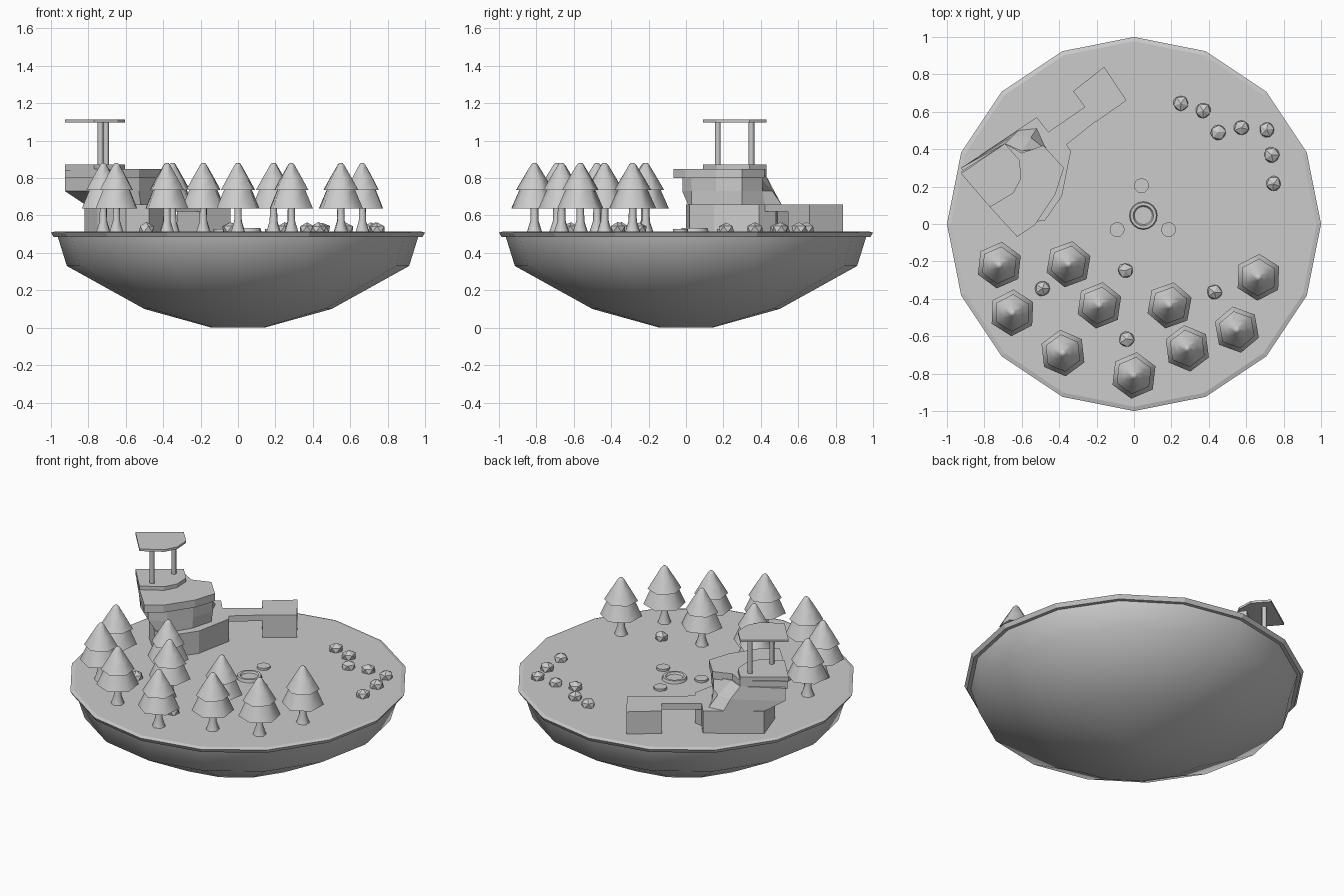
import bpy, bmesh, math, random
from mathutils import Vector

random.seed(4)
old = bpy.data.objects.get("Cube")
if old:
    bpy.data.objects.remove(old, do_unlink=True)

stone = bpy.data.materials.new("plain_grey")
stone.use_nodes = True
GREY = (0.6, 0.6, 0.6, 1)
stone.diffuse_color = GREY
stone.node_tree.nodes["Principled BSDF"].inputs["Base Color"].default_value = GREY

GROUND = 0.515


def finish(name, bm, smooth_angle=0, loc=(0, 0, 0), turn=0):
    """Turn a bmesh into an object, smoothing edges below the angle."""
    bmesh.ops.recalc_face_normals(bm, faces=bm.faces)
    for f in bm.faces:
        f.smooth = smooth_angle > 0
    for e in bm.edges:
        e.smooth = e.calc_face_angle(0) < math.radians(smooth_angle)
    mesh = bpy.data.meshes.new(name)
    bm.to_mesh(mesh)
    bm.free()
    mesh.materials.append(stone)
    ob = bpy.data.objects.new(name, mesh)
    ob.location = loc
    ob.rotation_euler.z = turn
    bpy.context.collection.objects.link(ob)
    return ob


def loft(name, rings, smooth_angle=0, loc=(0, 0, 0), turn=0):
    """Skin a stack of matching point rings and cap both ends."""
    bm = bmesh.new()
    loops = [[bm.verts.new(p) for p in ring] for ring in rings]
    for a, b in zip(loops, loops[1:]):
        for i in range(len(a)):
            j = (i + 1) % len(a)
            bm.faces.new((a[i], a[j], b[j], b[i]))
    bm.faces.new(loops[0][::-1])
    bm.faces.new(loops[-1])
    return finish(name, bm, smooth_angle, loc, turn)


def lathe(name, profile, sides, smooth_angle=0, loc=(0, 0, 0), turn=0):
    """Spin (radius, height) pairs around z."""
    step = math.tau / sides
    rings = [[(r * math.cos(i * step), r * math.sin(i * step), z)
              for i in range(sides)] for r, z in profile]
    return loft(name, rings, smooth_angle, loc, turn)


def slab(name, outline, low, high):
    """Extrude a flat outline between two heights."""
    return loft(name, [[(x, y, z) for x, y in outline] for z in (low, high)])


# Island: rounded underside and a bevelled ground plate
lathe("island_underside", [(0.14, 0), (0.5, 0.1), (0.915, 0.33), (0.965, 0.49)], 16, 60)
lathe("ground_plate", [(0.965, 0.484), (0.985, 0.484), (1.0, 0.508), (0.977, GROUND)], 16)

# Trees: flared trunk and two leaf tiers
trees = [(-0.72, -0.22), (-0.35, -0.215), (-0.65, -0.475), (-0.185, -0.435),
         (0.19, -0.435), (0.665, -0.285), (0.55, -0.565), (0.285, -0.665),
         (-0.38, -0.69), (0, -0.81)]
for x, y in trees:
    at, turn = (x, y, 0), math.radians(30 + random.uniform(-12, 12))
    lathe("tree_trunk", [(0.04, GROUND), (0.022, 0.57), (0.02, 0.66)], 6, 65, at, turn)
    lathe("lower_leaves", [(0.02, 0.65), (0.125, 0.638), (0.075, 0.75)], 6, 65, at, turn)
    lathe("upper_leaves", [(0.05, 0.74), (0.1, 0.735), (0.062, 0.8), (0.018, 0.872),
                           (0.01, 0.88)], 6, 65, at, turn)

# Loose rocks
rocks = [(0.25, 0.645), (0.37, 0.605), (0.45, 0.49), (0.575, 0.515), (0.71, 0.505),
         (0.735, 0.37), (0.745, 0.215), (-0.045, -0.25), (-0.49, -0.345),
         (0.43, -0.365), (-0.04, -0.615)]
for x, y in rocks:
    bm = bmesh.new()
    bmesh.ops.create_icosphere(bm, subdivisions=1, radius=0.046)
    for v in bm.verts:
        v.co *= random.uniform(0.92, 1.06)
        v.co.z *= 0.8
    finish("rock", bm, 0, (x, y, 0.527), random.uniform(0, 3))

# Fire ring with three stools
lathe("fire_ring", [(0.05, GROUND), (0.075, GROUND), (0.07, 0.533), (0.055, 0.533),
                    (0.048, 0.522)], 16, 30, (0.05, 0.045, 0))
for x, y in [(0.04, 0.205), (-0.09, -0.03), (0.185, -0.03)]:
    lathe("stool", [(0.04, GROUND), (0.04, 0.529)], 12, 35, (x, y, 0))

# House base
base = [(-0.82, 0.37), (-0.75, 0.16), (-0.6, 0.0), (-0.475, 0.02), (-0.385, 0.15),
        (-0.337, 0.39), (-0.4, 0.48), (-0.455, 0.49), (-0.52, 0.57)]
slab("house_base", base, GROUND - 0.01, 0.66)

# Upper storey, leaning out on the left and ramping down at the back
foot = [(-0.82, 0.36), (-0.75, 0.16), (-0.6, 0.01), (-0.52, 0.03), (-0.44, 0.16),
        (-0.4, 0.3), (-0.48, 0.42), (-0.52, 0.51), (-0.62, 0.5)]
head = [(-0.925, 0.3), (-0.77, 0.1), (-0.63, -0.02), (-0.53, 0.03), (-0.435, 0.16),
        (-0.39, 0.3), (-0.485, 0.41), (-0.6, 0.39), (-0.69, 0.43)]
rings = []
for z, t, ramp in [(0.66, 0, 0), (0.73, 1, 0.4), (0.81, 1, 1)]:
    ring = []
    for i, (a, b) in enumerate(zip(foot, head)):
        x, y = Vector(a).lerp(Vector(b), ramp if i > 6 else t)
        ring.append((x, y, z))
    rings.append(ring)
loft("upper_storey", rings)

# Terrace, platform and canopy
slab("terrace", [(-0.925, 0.28), (-0.77, 0.09), (-0.625, -0.068), (-0.53, -0.005),
                 (-0.42, 0.16), (-0.375, 0.3), (-0.485, 0.42), (-0.6, 0.38),
                 (-0.69, 0.43)], 0.8, 0.848)
deck = [(-0.925, 0.27), (-0.77, 0.09), (-0.645, 0.165), (-0.605, 0.24),
        (-0.61, 0.34), (-0.69, 0.43)]
slab("platform", deck, 0.84, 0.872)
slab("canopy", deck, 1.098, 1.112)
for x, y in [(-0.735, 0.17), (-0.705, 0.35)]:
    lathe("canopy_post", [(0.015, 0.86), (0.015, 1.1)], 8, 50, (x, y, 0))

# Footbridge to the end block
slab("footbridge", [(-0.46, 0.49), (-0.39, 0.4), (-0.19, 0.56), (-0.25, 0.635)], 0.622, 0.66)
slab("end_block", [(-0.325, 0.71), (-0.205, 0.545), (-0.04, 0.66), (-0.16, 0.84)],
     GROUND - 0.01, 0.66)
